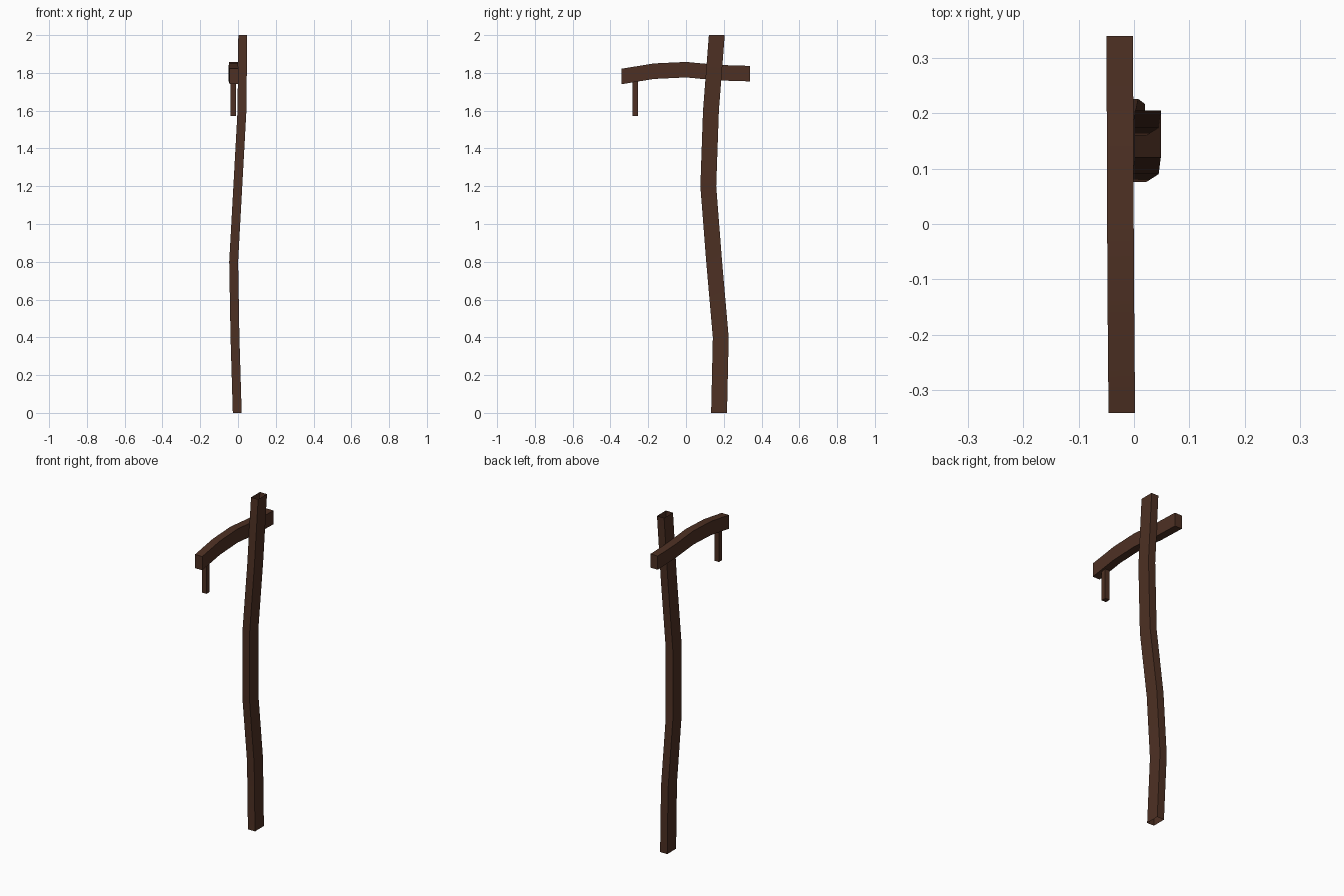
import bpy, bmesh, math

if "Cube" in bpy.data.objects:
    bpy.data.objects.remove(bpy.data.objects["Cube"])

wood = bpy.data.materials.new("dark_wood")
wood.diffuse_color = (0.075, 0.03, 0.017, 1)
wood.use_nodes = True
wood.node_tree.nodes["Principled BSDF"].inputs["Base Color"].default_value = wood.diffuse_color


def beam(name, centres, u, v, capped):
    """Sweep a rectangle (half-extent vectors u, v) through the centres."""
    bm = bmesh.new()
    rings = []
    for c in centres:
        rings.append([bm.verts.new([c[i] + a * u[i] + b * v[i] for i in range(3)])
                      for a, b in ((-1, -1), (1, -1), (1, 1), (-1, 1))])
    for r, s in zip(rings, rings[1:]):
        for i in range(4):
            j = (i + 1) % 4
            bm.faces.new((r[i], r[j], s[j], s[i]))
    if capped:
        bm.faces.new(rings[0][::-1])
        bm.faces.new(rings[-1])
    mesh = bpy.data.meshes.new(name)
    bm.to_mesh(mesh)
    bm.free()
    mesh.materials.append(wood)
    ob = bpy.data.objects.new(name, mesh)
    bpy.context.collection.objects.link(ob)
    bpy.context.view_layer.objects.active = ob
    ob.select_set(True)
    bpy.ops.object.shade_smooth_by_angle(angle=math.radians(30))
    ob.select_set(False)
    return ob


# crooked upright post, a hollow shell open at both ends
beam("post",
     [(-0.004, 0.175, 0), (-0.016, 0.184, 0.4), (-0.023, 0.149, 0.8),
      (-0.001, 0.118, 1.2), (0.021, 0.132, 1.6), (0.025, 0.163, 2.0)],
     (0.0235, 0, 0), (0, 0.042, 0), False)

# bowed cross arm fixed to the side of the post
beam("cross_arm",
     [(-0.022, -0.341, 1.781), (-0.0235, -0.17, 1.809), (-0.0245, 0, 1.817),
      (-0.025, 0.17, 1.801), (-0.026, 0.339, 1.796)],
     (0, 0, 0.041), (0.024, 0, 0), True)

# small hanging peg under the front of the arm
beam("hanging_peg", [(-0.026, -0.268, 1.573), (-0.026, -0.268, 1.76)],
     (0.015, 0, 0), (0, 0.015, 0), True)
